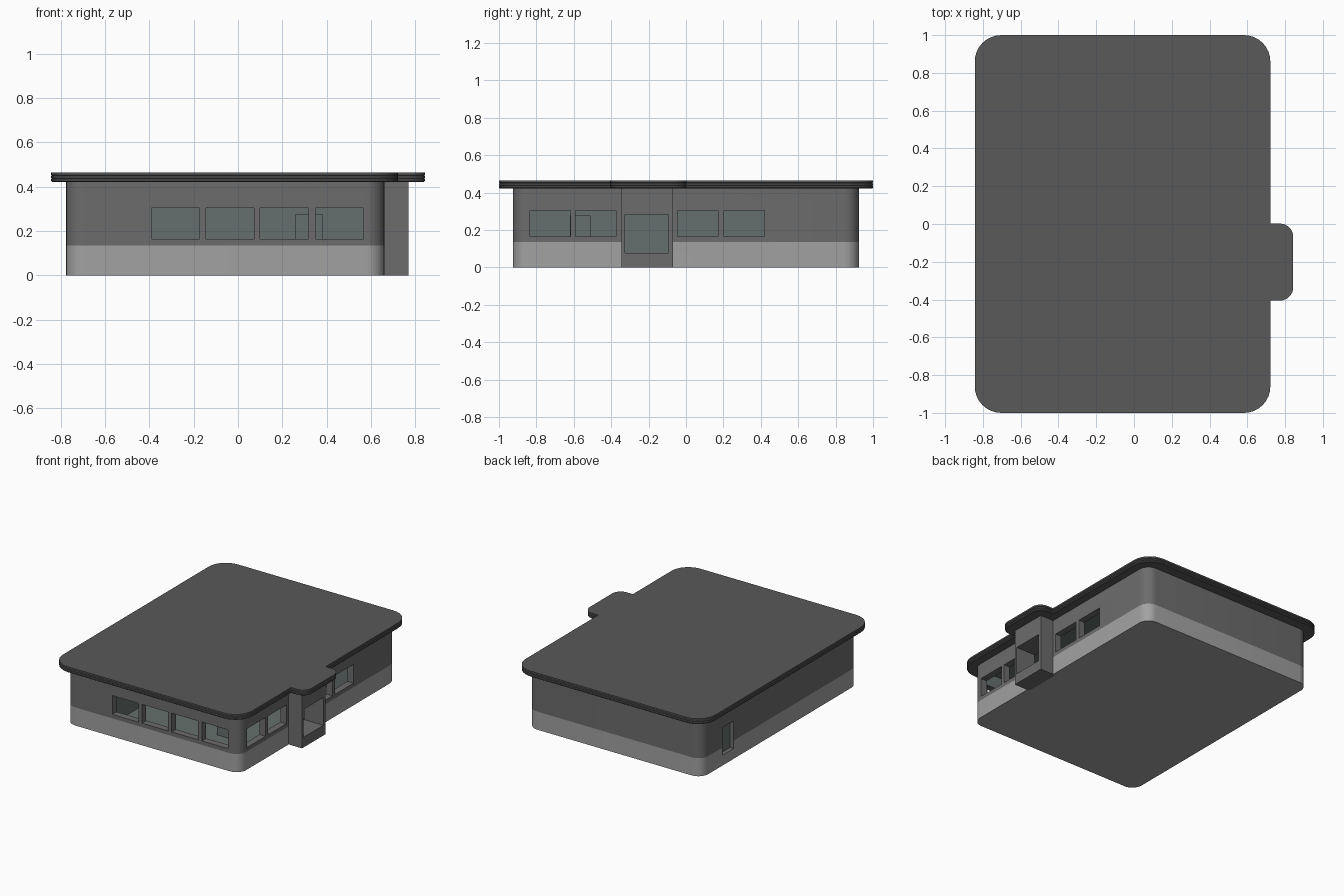
import bpy, bmesh, math
from mathutils import Vector

if "Cube" in bpy.data.objects:
    bpy.data.objects.remove(bpy.data.objects["Cube"])


def material(name, color):
    m = bpy.data.materials.new(name)
    m.diffuse_color = (*color, 1)
    m.use_nodes = True
    m.node_tree.nodes["Principled BSDF"].inputs["Base Color"].default_value = m.diffuse_color
    return m


LIGHT = material("pale_wall", (0.36, 0.36, 0.36))
WALL = material("grey_wall", (0.15, 0.15, 0.15))
ROOF = material("dark_roof", (0.10, 0.10, 0.10))
INSIDE = material("interior", (0.13, 0.16, 0.155))


def rounded(corners, seg=8):
    """Outline from (x, y, radius) corners."""
    pts = []
    n = len(corners)
    for i, (x, y, r) in enumerate(corners):
        p = Vector((x, y))
        if r == 0:
            pts.append(p)
            continue
        a = (Vector(corners[i - 1][:2]) - p).normalized() * r
        b = (Vector(corners[(i + 1) % n][:2]) - p).normalized() * r
        for k in range(seg + 1):
            t = math.pi / 2 * k / seg
            pts.append(p + a * (1 - math.sin(t)) + b * (1 - math.cos(t)))
    return pts


def loft(name, rings, mat):
    """Solid from stacked (outline, z) rings."""
    bm = bmesh.new()
    loops = [[bm.verts.new((p.x, p.y, z)) for p in o] for o, z in rings]
    for lo, hi in zip(loops, loops[1:]):
        for i in range(len(lo)):
            j = (i + 1) % len(lo)
            bm.faces.new((lo[i], lo[j], hi[j], hi[i]))
    bm.faces.new(loops[0][::-1])
    bm.faces.new(loops[-1])
    bmesh.ops.recalc_face_normals(bm, faces=bm.faces)
    me = bpy.data.meshes.new(name)
    bm.to_mesh(me)
    bm.free()
    me.materials.append(mat)
    ob = bpy.data.objects.new(name, me)
    bpy.context.collection.objects.link(ob)
    return ob


def rect(x0, x1, y0, y1, r=0):
    return rounded([(x0, y0, r), (x1, y0, r), (x1, y1, r), (x0, y1, r)])


def box(name, x0, x1, y0, y1, z0, z1, mat):
    o = rect(x0, x1, y0, y1)
    return loft(name, [(o, z0), (o, z1)], mat)


def activate(ob):
    bpy.ops.object.select_all(action='DESELECT')
    ob.select_set(True)
    bpy.context.view_layer.objects.active = ob


def cut(ob, cutters):
    activate(ob)
    for c in cutters:
        m = ob.modifiers.new("opening", 'BOOLEAN')
        m.operation, m.solver, m.object = 'DIFFERENCE', 'EXACT', c
        m.material_mode = 'TRANSFER'
        bpy.ops.object.modifier_apply(modifier=m.name)


# Walls: pale plinth, darker upper band, projecting entrance
shell = rect(-0.775, 0.66, -0.925, 0.925, 0.08)
plinth = loft("plinth_wall", [(shell, 0), (shell, 0.135)], LIGHT)
upper = loft("upper_wall", [(shell, 0.135), (shell, 0.425)], WALL)
porch = box("entrance_bay", 0.64, 0.77, -0.345, -0.07, 0, 0.425, WALL)

# Openings and the room behind them
room = box("room_cutter", -0.42, 0.61, -0.875, 0.44, 0.07, 0.40, INSIDE)
windows = []
for x in (-0.39, -0.145, 0.10, 0.35):
    windows.append(box("front_window_cutter", x, x + 0.217, -1, -0.80, 0.165, 0.305, WALL))
for y in (-0.835, -0.59, -0.045, 0.202):
    windows.append(box("side_window_cutter", 0.55, 0.72, y, y + 0.217, 0.165, 0.305, WALL))
entry = box("entrance_cutter", 0.55, 0.85, -0.325, -0.093, 0.076, 0.283, WALL)
back_door = box("side_door_cutter", -0.85, -0.74, 0.545, 0.675, 0.076, 0.283, WALL)

cut(plinth, [room, entry, back_door])
cut(upper, [room, entry, back_door] + windows)
cut(porch, [entry])
for c in [room, entry, back_door] + windows:
    bpy.data.objects.remove(c)

# Side door panel and the pillar inside
box("side_door", -0.745, -0.735, 0.54, 0.68, 0.07, 0.29, INSIDE)
box("inner_pillar", 0.26, 0.38, -0.62, -0.51, 0.06, 0.278, INSIDE)


# Roof slab with finely grooved edge and a tab over the entrance
def roof_outline(d):
    a, b = 0.14, 0.07
    return rounded([(-0.843 + d, -1 + d, a), (0.722 - d, -1 + d, a),
                    (0.722 - d, -0.405 + d, 0), (0.843 - d, -0.405 + d, b),
                    (0.843 - d, 0.002 - d, b), (0.722 - d, 0.002 - d, 0),
                    (0.722 - d, 1 - d, a), (-0.843 + d, 1 - d, a)])


profile = [(0.004, 0.422), (0, 0.426), (0, 0.434), (0.004, 0.437),
           (0, 0.440), (0, 0.448), (0.004, 0.451), (0, 0.454), (0, 0.465)]
roof = loft("roof", [(roof_outline(d), z) for d, z in profile], ROOF)

for ob in (plinth, upper, roof):
    activate(ob)
    bpy.ops.object.shade_smooth_by_angle(angle=math.radians(30))
